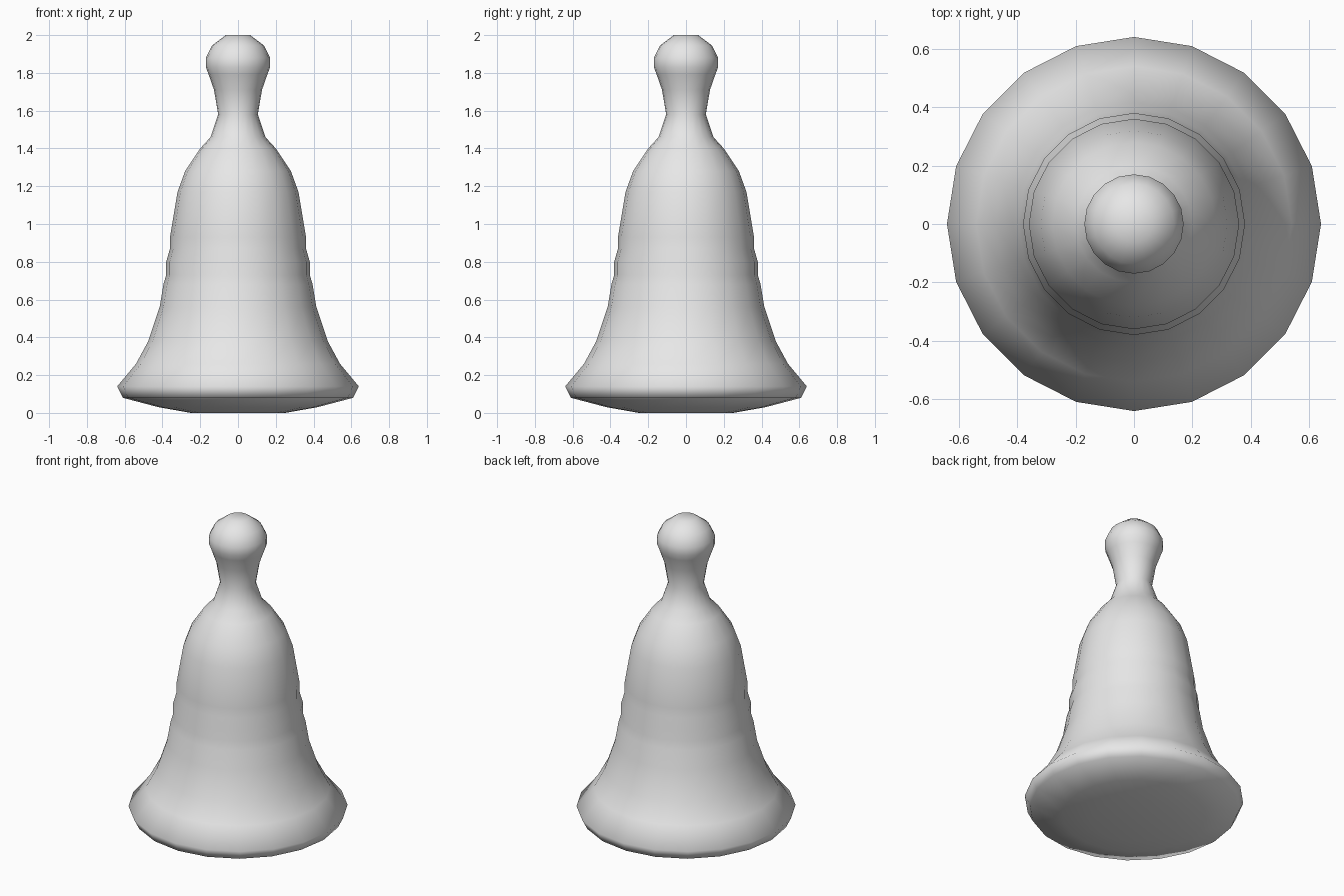
import bpy
import bmesh
import math
from mathutils import Matrix, Vector

cube = bpy.data.objects.get("Cube")
if cube:
    bpy.data.objects.remove(cube, do_unlink=True)

SIDES = 20

# One plain grey for the whole bell
grey = bpy.data.materials.new("plain_grey")
grey.use_nodes = True
colour = (0.8, 0.8, 0.8, 1)
grey.diffuse_color = colour
grey.node_tree.nodes["Principled BSDF"].inputs["Base Color"].default_value = colour

# Half profile (radius, height), from the underside up to the knob
base = [(0, 0), (0.25, 0), (0.42, 0.03), (0.61, 0.08)]
skirt = [(0.64, 0.14), (0.54, 0.26), (0.475, 0.38), (0.415, 0.56), (0.395, 0.68)]
band = [(0.38, 0.73), (0.38, 0.8), (0.36, 0.87), (0.36, 0.93)]
shoulder = [(0.32, 1.17), (0.28, 1.28), (0.2, 1.4), (0.145, 1.46)]
handle = [(0.105, 1.58), (0.127, 1.71), (0.155, 1.79)]
knob = [(0.17, 1.83), (0.17, 1.88), (0.138, 1.945), (0.064, 2), (0, 2)]


def lathe(name, profile, material):
    """Turn a half profile around the z axis into a smooth closed solid."""
    bm = bmesh.new()
    verts = [bm.verts.new(Vector((r, 0, z))) for r, z in profile]
    edges = [bm.edges.new(pair) for pair in zip(verts, verts[1:])]
    bmesh.ops.spin(bm, geom=verts + edges, cent=(0, 0, 0), axis=(0, 0, 1),
                   angle=math.tau, steps=SIDES, use_merge=True)
    bmesh.ops.remove_doubles(bm, verts=bm.verts, dist=0.0005)
    bmesh.ops.recalc_face_normals(bm, faces=bm.faces)
    for face in bm.faces:
        face.smooth = True
    mesh = bpy.data.meshes.new(name)
    bm.to_mesh(mesh)
    bm.free()
    mesh.materials.append(material)
    obj = bpy.data.objects.new(name, mesh)
    bpy.context.collection.objects.link(obj)
    return obj


lathe("hand_bell", base + skirt + band + shoulder + handle + knob, grey)
